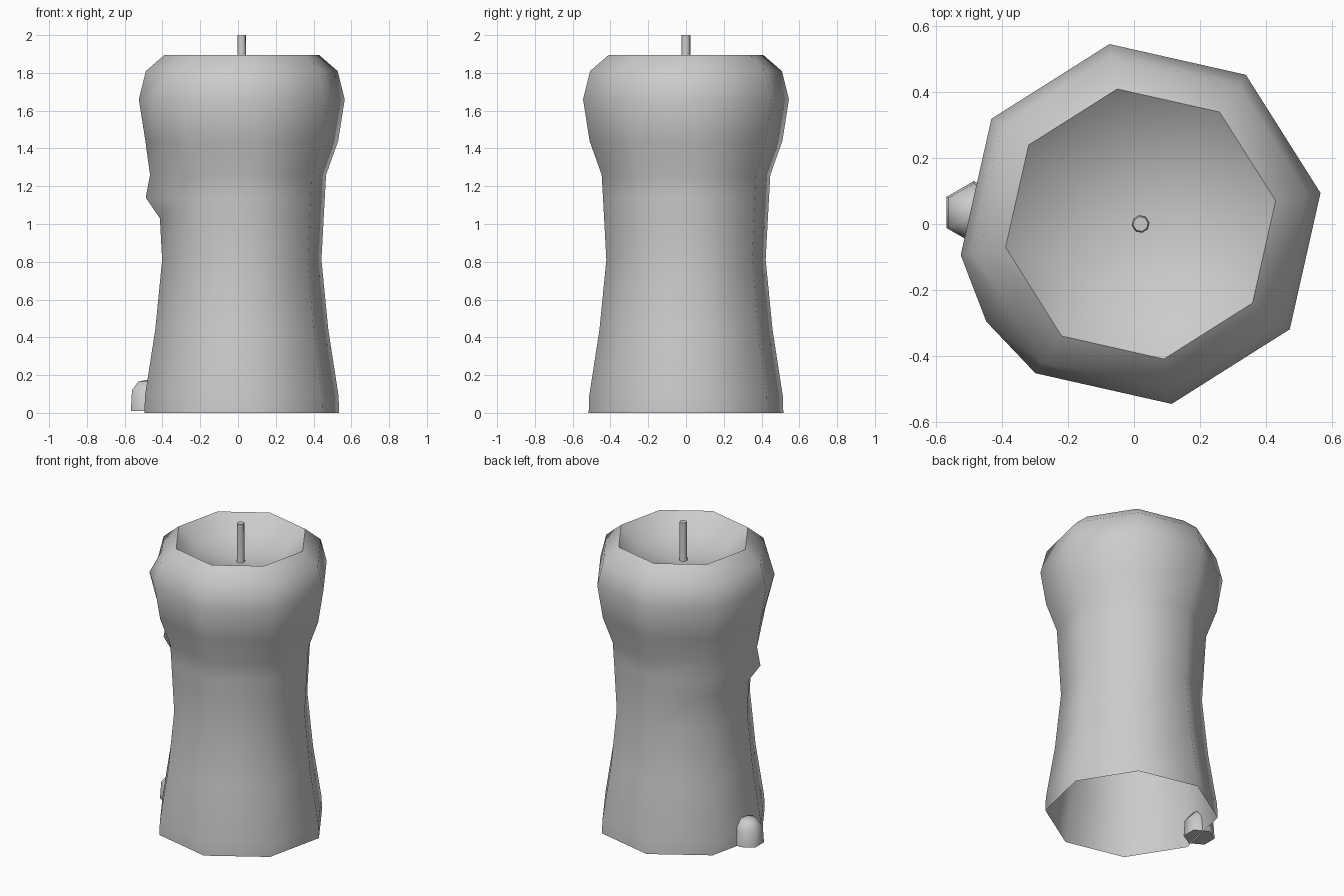
import bpy, bmesh
from math import radians, sin, cos, pi

cube = bpy.data.objects.get("Cube")
if cube:
    bpy.data.objects.remove(cube, do_unlink=True)

wax = bpy.data.materials.new("grey_wax")
wax.use_nodes = True
wax.diffuse_color = (0.6, 0.6, 0.6, 1)
wax.node_tree.nodes["Principled BSDF"].inputs["Base Color"].default_value = (0.6, 0.6, 0.6, 1)


def lathe(name, profile, angles, center, tip=None, cap=False, adjust=None, sharp=50):
    """Stack rings of (radius, height); close the end with a tip point or a cap."""
    bm = bmesh.new()
    rings = []
    for r, z in profile:
        ring = []
        for i, a in enumerate(angles):
            rr = adjust(i, r, z) if adjust else r
            ring.append(bm.verts.new((center[0] + rr * cos(a), center[1] + rr * sin(a), z)))
        rings.append(ring)
    n = len(angles)
    for low, high in zip(rings, rings[1:]):
        for i in range(n):
            j = (i + 1) % n
            bm.faces.new((low[i], low[j], high[j], high[i]))
    if tip is not None:
        point = bm.verts.new((center[0], center[1], tip))
        for i in range(n):
            bm.faces.new((rings[-1][i], rings[-1][(i + 1) % n], point))
    if cap:
        bm.faces.new(rings[0][::-1])
        if tip is None:
            bm.faces.new(rings[-1])
    mesh = bpy.data.meshes.new(name)
    bm.to_mesh(mesh)
    bm.free()
    mesh.materials.append(wax)
    obj = bpy.data.objects.new(name, mesh)
    bpy.context.collection.objects.link(obj)
    bpy.ops.object.select_all(action='DESELECT')
    obj.select_set(True)
    bpy.context.view_layer.objects.active = obj
    bpy.ops.object.shade_smooth_by_angle(angle=radians(sharp))
    return obj


# Candle body: eight sides, plus one extra column where the wax sags
DRIP, SAG = 4, 5
columns = [radians(9.8 + 45 * k) for k in range(8)]
columns.insert(SAG, radians(212.3))
drip_out = {1.03: 0.0, 1.14: 0.07, 1.26: 0.04}
sag_out = {1.44: 0.02, 1.66: 0.042}


def melt(i, r, z):
    if i == DRIP:
        return r + drip_out.get(z, 0)
    if i == SAG:
        return r * cos(pi / 8) + sag_out.get(z, 0)
    return r


body = [(0.523, 0), (0.52, 0.09), (0.465, 0.44), (0.428, 0.81), (0.44, 1.03),
        (0.446, 1.14), (0.453, 1.26), (0.518, 1.44), (0.553, 1.66),
        (0.515, 1.81), (0.415, 1.895), (0.30, 1.80)]
lathe("candle_body", body, columns, (0.02, 0), tip=1.74, adjust=melt, sharp=80)

# Wick standing in the melted hollow
octagon = [radians(9.8 + 45 * k) for k in range(8)]
lathe("wick", [(0.028, 1.73), (0.024, 1.77), (0.023, 2.0)], octagon, (0.02, 0), cap=True)

# Lump of spilled wax at the foot
hexagon = [radians(30 + 60 * k) for k in range(6)]
lathe("wax_lump", [(0.095, 0.01), (0.088, 0.12), (0.05, 0.165)], hexagon,
      (-0.485, 0.035), tip=0.175, cap=True, sharp=70)
